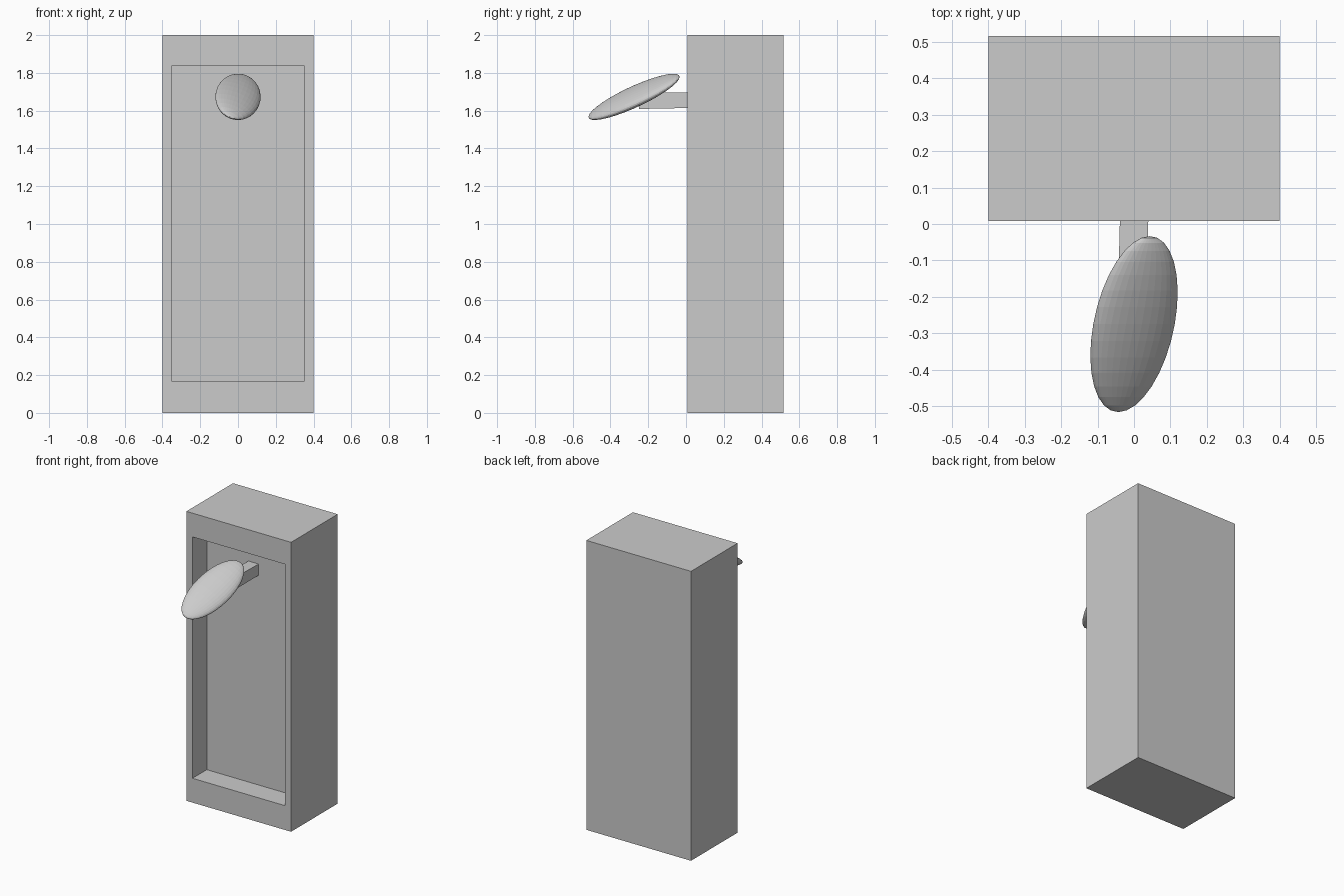
import bpy
import bmesh
from mathutils import Matrix, Vector

if "Cube" in bpy.data.objects:
    bpy.data.objects.remove(bpy.data.objects["Cube"])


def make_object(name, bm):
    bmesh.ops.recalc_face_normals(bm, faces=bm.faces)
    mesh = bpy.data.meshes.new(name)
    bm.to_mesh(mesh)
    bm.free()
    obj = bpy.data.objects.new(name, mesh)
    bpy.context.collection.objects.link(obj)
    return obj


def box(bm, x0, x1, y0, y1, z0, z1):
    size = Matrix.Diagonal((x1 - x0, y1 - y0, z1 - z0, 1))
    centre = Matrix.Translation(((x0 + x1) / 2, (y0 + y1) / 2, (z0 + z1) / 2))
    return bmesh.ops.create_cube(bm, size=1, matrix=centre @ size)["verts"]


# Cabinet: solid block with its front face inset and pushed inward
bm = bmesh.new()
box(bm, -0.4, 0.4, 0.008, 0.517, 0, 2)
bm.normal_update()
front = min(bm.faces, key=lambda f: f.calc_center_median().y)
bmesh.ops.inset_region(bm, faces=[front], thickness=0.066)
for v in front.verts:
    v.co.z = 0.168 if v.co.z < 1 else 1.836
panel = bmesh.ops.extrude_discrete_faces(bm, faces=[front])["faces"][0]
bmesh.ops.translate(bm, verts=panel.verts, vec=(0, 0.156, 0))
make_object("cabinet", bm)

# Support arm: square bar from the recess to the head, very slightly skewed
bm = bmesh.new()
for v in box(bm, -0.039, 0.039, -0.25, 0.166, 1.612, 1.695):
    v.co.x += 0.025 * v.co.y
    if v.co.z < 1.65:
        v.co.z += 0.02 * (v.co.y + 0.1)
make_object("support_arm", bm)

# Head: sphere stretched and skewed into a tilted lens, poles at the long ends
bm = bmesh.new()
long_axis = Vector((0.043, 0.2417, 0.106))
side_axis = Vector((0.112, 0, -0.0407))
thin_axis = Vector((0, 0, 0.0458))
skew = Matrix((side_axis, thin_axis, long_axis)).transposed().to_4x4()
bmesh.ops.create_uvsphere(bm, u_segments=32, v_segments=16, radius=1,
                          matrix=Matrix.Translation((0, -0.275, 1.673)) @ skew)
make_object("tilted_head", bm)
